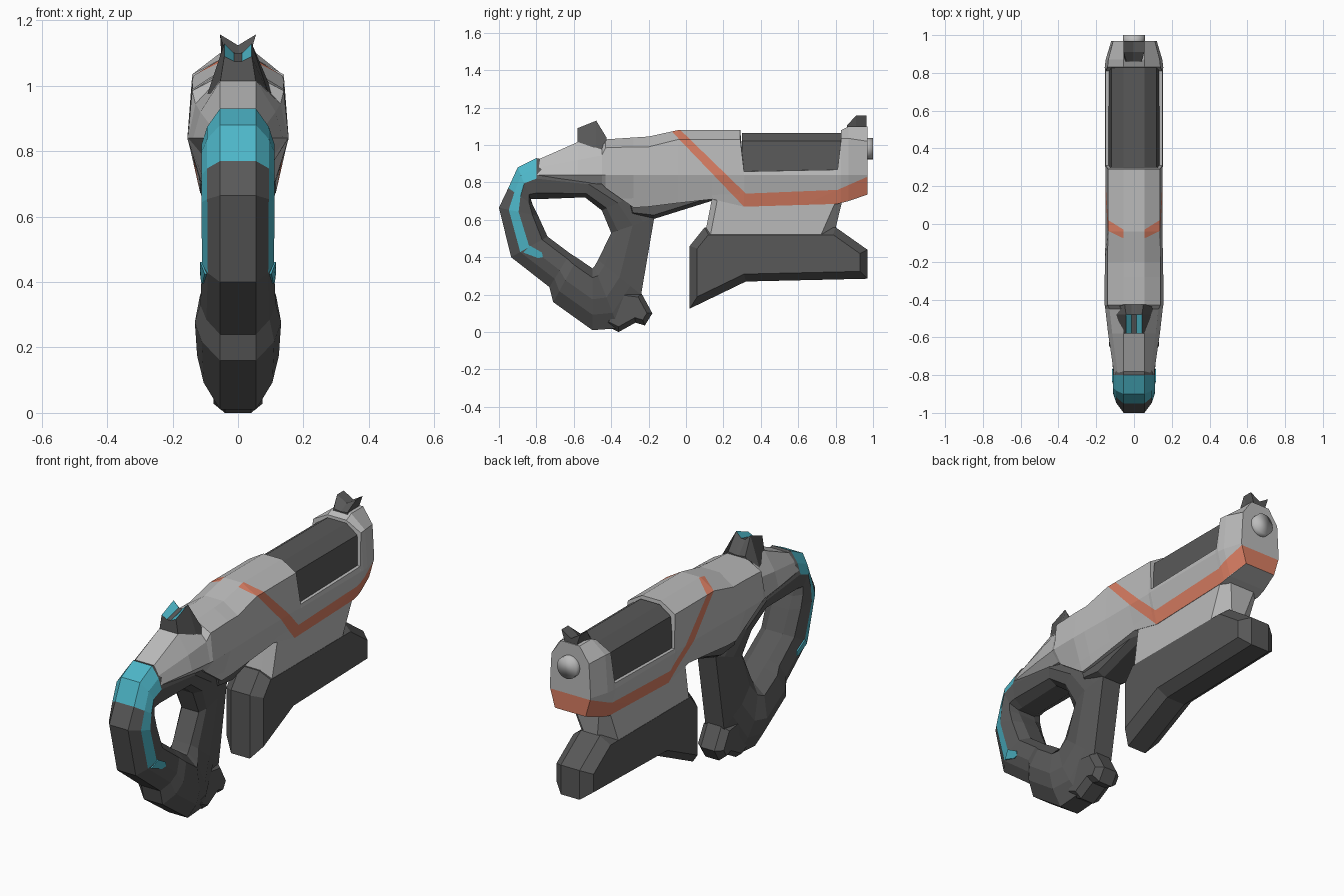
import bpy, bmesh, math
from mathutils import Vector


def material(name, rgb):
    m = bpy.data.materials.new(name)
    m.diffuse_color = (*rgb, 1)
    return m


LIGHT = material("light grey", (0.50, 0.50, 0.50))
DARK = material("dark grey", (0.098, 0.098, 0.098))
TEAL = material("teal", (0.075, 0.47, 0.58))
ORANGE = material("orange", (0.70, 0.21, 0.125))


def loft(name, rings, mats, closed=False, cuts=(), rule=None):
    """Skin a list of point rings; optional plane cuts and a colour rule."""
    bm = bmesh.new()
    vs = [[bm.verts.new(p) for p in r] for r in rings]
    n, count = len(rings[0]), len(rings)
    for i in range(count if closed else count - 1):
        a, b = vs[i], vs[(i + 1) % count]
        for j in range(n):
            k = (j + 1) % n
            bm.faces.new((a[j], a[k], b[k], b[j])).material_index = \
                rule(i, j) if closed and rule else 0
    if not closed:
        bm.faces.new(vs[0])
        bm.faces.new(vs[-1])
    bmesh.ops.recalc_face_normals(bm, faces=bm.faces)
    for co, no in cuts:
        bmesh.ops.bisect_plane(bm, geom=bm.verts[:] + bm.edges[:] + bm.faces[:],
                               plane_co=co, plane_no=no)
    if rule and not closed:
        bm.normal_update()
        for f in bm.faces:
            f.material_index = rule(f.calc_center_median(), f.normal)
    me = bpy.data.meshes.new(name)
    bm.to_mesh(me)
    bm.free()
    for m in mats:
        me.materials.append(m)
    ob = bpy.data.objects.new(name, me)
    bpy.context.collection.objects.link(ob)
    return ob


def mirrored(half):
    """Complete a half ring of (x, y, z) points across x = 0."""
    return half + [(-x, y, z) for x, y, z in reversed(half)]


def plate(name, pts, w_edge, w_face, inset, mat):
    """Bevelled plate from a side outline of (y, z) points."""
    pts = [Vector(p) for p in pts]
    area = sum(a.x * b.y - b.x * a.y for a, b in zip(pts, pts[1:] + pts[:1]))
    s = 1 if area > 0 else -1
    inner = []
    for i, p in enumerate(pts):
        d1 = (p - pts[i - 1]).normalized()
        d2 = (pts[(i + 1) % len(pts)] - p).normalized()
        n1, n2 = Vector((-d1.y, d1.x)) * s, Vector((-d2.y, d2.x)) * s
        inner.append(p + (n1 + n2) * inset / max(0.35, 1 + n1.dot(n2)))
    return loft(name, [[(x, *p) for p in o] for x, o in
                       ((-w_face, inner), (-w_edge, pts), (w_edge, pts), (w_face, inner))], [mat])


# Body: y, top z, shoulder (w, z), middle (w, z), bottom (w, z)
stations = [
    (-0.80, 0.918, 0.085, 0.880, 0.105, 0.84, 0.09, 0.82),
    (-0.58, 1.015, 0.115, 0.920, 0.137, 0.84, 0.10, 0.80),
    (-0.45, 1.025, 0.130, 0.945, 0.152, 0.84, 0.11, 0.79),
    (-0.43, 1.030, 0.140, 0.985, 0.155, 0.84, 0.11, 0.77),
    (-0.28, 1.040, 0.140, 0.990, 0.155, 0.84, 0.10, 0.665),
    (-0.20, 1.045, 0.140, 0.990, 0.154, 0.84, 0.105, 0.67),
    (-0.04, 1.080, 0.138, 1.030, 0.150, 0.84, 0.11, 0.69),
    (0.14, 1.080, 0.138, 1.030, 0.150, 0.84, 0.115, 0.71),
    (0.29, 1.080, 0.138, 1.030, 0.150, 0.84, 0.115, 0.675),
    (0.31, 0.862, 0.150, 0.858, 0.154, 0.84, 0.115, 0.67),
    (0.81, 0.872, 0.150, 0.868, 0.154, 0.84, 0.115, 0.685),
    (0.83, 1.080, 0.140, 1.035, 0.155, 0.84, 0.115, 0.69),
    (0.87, 1.100, 0.136, 1.035, 0.150, 0.84, 0.11, 0.70),
    (0.97, 1.100, 0.110, 1.020, 0.120, 0.84, 0.09, 0.735)]
rings = [mirrored([(0.055, y, zt), (ws, y, zs), (wm, y, zm), (wb, y, zb)])
         for y, zt, ws, zs, wm, zm, wb, zb in stations]

# Stripe edges drawn on the body as plane cuts
upper = [(-0.03, 1.08), (0.32, 0.74), (0.81, 0.76), (0.97, 0.83)]
lower = [(-0.055, 1.05), (0.31, 0.67), (0.81, 0.685), (0.97, 0.735)]
cuts = [((0, y, 0), (0, 1, 0)) for y in (0.315, 0.811)]
for line in (upper, lower):
    for a, b in zip(line, line[1:]):
        cuts.append(((0, *a), (0, a[1] - b[1], b[0] - a[0])))


def height(line, y):
    for a, b in zip(line, line[1:]):
        if y <= b[0] or b is line[-1]:
            return a[1] + (b[1] - a[1]) * (y - a[0]) / (b[0] - a[0])


def stripe(c, n):
    inside = height(lower, c.y) < c.z < height(upper, c.y)
    on_side = abs(c.x) > 0.05 or c.y > 0.95
    return int(inside and on_side and c.y > -0.07 and n.z > -0.8)


loft("body", rings, [LIGHT, ORANGE], cuts=cuts, rule=stripe)

# Dark slide on top of the body
loft("slide", [mirrored([(0.055, y, 1.065), (0.12, y, 1.02), (0.135, y, 0.85)])
               for y in (0.30, 0.83)], [DARK])

# Fore end under the body, narrowing downwards and to a point at the front
loft("fore_end", [mirrored([(0.06, y0, z), (w, y0 + 0.03, z), (w, y1 - d, z), (e, y1, z)])
                  for z, y0, y1, w, d, e in ((0.72, 0.14, 0.84, 0.114, 0.03, 0.08),
                                             (0.515, 0.10, 0.79, 0.108, 0.07, 0.03))], [LIGHT])
plate("fore_grip", [(0.10, 0.56), (0.02, 0.46), (0.02, 0.125), (0.32, 0.27),
                    (0.97, 0.285), (0.97, 0.44), (0.80, 0.56)], 0.055, 0.109, 0.04, DARK)

# Rear grip loop: outer (y, z), inner (y, z), half width
loop = [
    (-0.80, 0.93, -0.80, 0.71, 0.112), (-0.90, 0.88, -0.83, 0.71, 0.112),
    (-0.95, 0.77, -0.82, 0.68, 0.112), (-1.00, 0.665, -0.79, 0.62, 0.112),
    (-0.935, 0.40, -0.74, 0.51, 0.11), (-0.73, 0.24, -0.62, 0.42, 0.115),
    (-0.71, 0.16, -0.58, 0.395, 0.132), (-0.50, 0.01, -0.50, 0.34, 0.125),
    (-0.36, 0.02, -0.49, 0.35, 0.105), (-0.24, 0.20, -0.47, 0.385, 0.08),
    (-0.17, 0.61, -0.40, 0.53, 0.08), (-0.28, 0.73, -0.45, 0.65, 0.10),
    (-0.50, 0.86, -0.54, 0.72, 0.112)]
grip = []
for oy, oz, iy, iz, w in loop:
    at = lambda x, t: (x, oy + (iy - oy) * t, oz + (iz - oz) * t)
    grip.append(mirrored([at(0.055, 0), at(w * 0.84, 0.25), at(w, 0.5),
                          at(w * 0.88, 0.85), at(0.05, 1)]))
# Teal: whole back cap near the top, then a strip down each side
loft("rear_grip", grip, [DARK, TEAL], closed=True,
     rule=lambda i, j: int((i < 4 and j in (1, 7)) or (i < 2 and j in (0, 8, 9))))

# Short teal hook ending each side strip
for s in (-1, 1):
    hook = [(-0.87, 0.425, 0.098), (-0.79, 0.395, 0.105), (-0.765, 0.40, 0.109),
            (-0.77, 0.425, 0.112), (-0.835, 0.462, 0.112)]
    loft("teal_hook", [[(s * (x + d), y, z) for y, z, x in hook] for d in (-0.003, 0.004)], [TEAL])

# Small dark parts of the grip
plate("grip_foot", [(-0.44, 0.04), (-0.36, 0.0), (-0.27, 0.05), (-0.22, 0.035),
                    (-0.18, 0.10), (-0.24, 0.21), (-0.40, 0.23)], 0.04, 0.075, 0.025, DARK)
plate("under_wedge", [(-0.32, 0.70), (-0.30, 0.62), (-0.17, 0.605), (0.15, 0.705), (0.10, 0.76)],
      0.05, 0.088, 0.02, DARK)


# Notched sights: y, base z, base half width, notch z, notch half width, horn z, horn half width
def sight(name, rows, mats, rule=None):
    loft(name, [mirrored([(wn, y, zn), (wh, y, zh), (wb, y, zb)])
                for y, zb, wb, zn, wn, zh, wh in rows], mats, rule=rule)


sight("front_sight", [(0.86, 1.08, 0.05, 1.10, 0.002, 1.105, 0.04),
                      (0.91, 1.08, 0.03, 1.125, 0.002, 1.157, 0.055),
                      (0.965, 1.08, 0.03, 1.125, 0.002, 1.157, 0.055)], [DARK])
sight("rear_sight", [(-0.58, 0.99, 0.058, 1.075, 0.012, 1.09, 0.042),
                     (-0.48, 0.97, 0.095, 1.10, 0.012, 1.13, 0.042),
                     (-0.425, 0.97, 0.11, 1.035, 0.012, 1.04, 0.05)], [DARK, TEAL],
      rule=lambda c, n: int(n.z > 0.5 and c.y < -0.48 and 0.005 < abs(c.x) < 0.04))

# Muzzle
bpy.ops.mesh.primitive_cylinder_add(vertices=20, radius=0.057, depth=0.06,
                                    location=(0, 0.97, 0.98), rotation=(math.pi / 2, 0, 0))
muzzle = bpy.context.object
muzzle.name = "muzzle"
muzzle.data.materials.append(LIGHT)
bpy.ops.object.shade_smooth()
